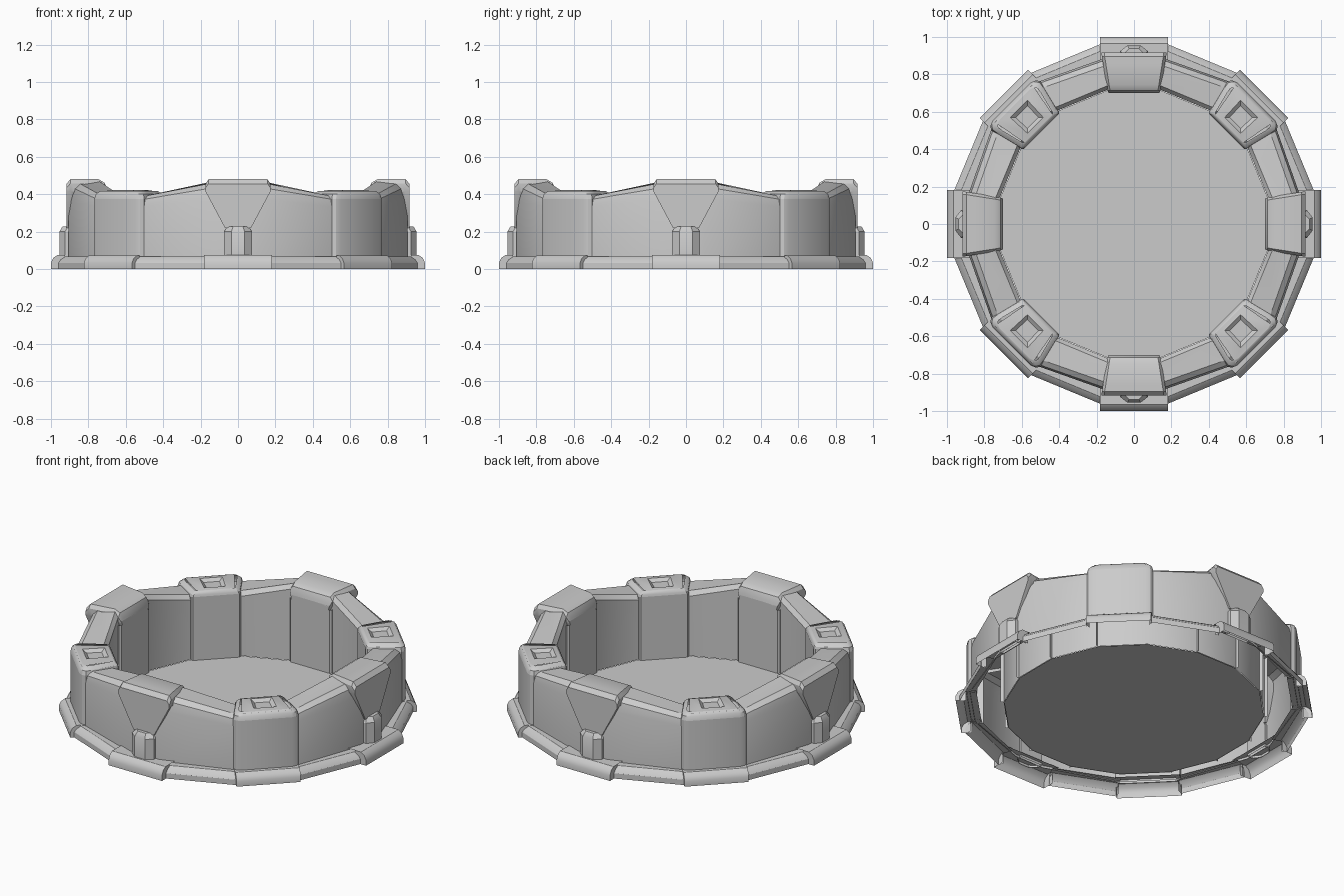
import bpy, bmesh
from math import radians
from mathutils import Matrix, Vector

if "Cube" in bpy.data.objects:
    bpy.data.objects.remove(bpy.data.objects["Cube"])

CARD = [0, 90, 180, 270]
DIAG = [45, 135, 225, 315]


def make(name, build, angles=(0,), smooth=32):
    """Build a part in a local frame (x = radial, y = tangent) and repeat it round z."""
    bm = bmesh.new()
    for a in angles:
        build(bm, Matrix.Rotation(radians(a), 4, 'Z'))
    me = bpy.data.meshes.new(name)
    bm.to_mesh(me)
    bm.free()
    ob = bpy.data.objects.new(name, me)
    bpy.context.collection.objects.link(ob)
    bpy.ops.object.select_all(action='DESELECT')
    ob.select_set(True)
    bpy.context.view_layer.objects.active = ob
    bpy.ops.object.shade_smooth_by_angle(angle=radians(smooth))
    return ob


def loft(bm, m, rows, closed=False, cap0=False, cap1=False):
    """Skin equal-length rows of points; closed joins each row into a loop."""
    vs = [[bm.verts.new(m @ Vector(p)) for p in r] for r in rows]
    n = len(rows[0])
    for a, b in zip(vs, vs[1:]):
        for j in range(n if closed else n - 1):
            k = (j + 1) % n
            bm.faces.new((a[j], a[k], b[k], b[j]))
    if cap0:
        bm.faces.new(vs[0][::-1])
    if cap1:
        bm.faces.new(vs[-1])


def at_z(pts, z):
    return [(x, y, z) for x, y in pts]


def stations(rc, tc, rd, td):
    """Points of the sixteen-sided ring: two per cardinal side, two per diagonal side."""
    out = []
    for k in range(8):
        r, t = (rd, td) if k % 2 else (rc, tc)
        rot = Matrix.Rotation(radians(45 * k), 4, 'Z')
        out += [rot @ Vector((r, s * t, 0)) for s in (-1, 1)]
    return out


# Hollow ring wall, its rim dipping from cardinal sides to diagonals
def wall(bm, m):
    def row(ring, zc, zd):
        return [(p.x, p.y, zd if (i // 2) % 2 else zc) for i, p in enumerate(ring)]
    outer = stations(.907, .10, .905, .165)
    shoulder = stations(.895, .10, .895, .163)
    rim_out = stations(.865, .10, .865, .16)
    rim_in = stations(.74, .14, .74, .14)
    inner = stations(.718, .14, .718, .14)
    loft(bm, m, [row(outer, .06, .06), row(outer, .38, .33), row(shoulder, .44, .37),
                 row(rim_out, .467, .39), row(rim_in, .467, .39),
                 row(inner, .44, .365), row(inner, 0, 0)], closed=True)


make("ring_wall", wall)


# Floor disc
def floor(bm, m):
    bm.faces.new([bm.verts.new(p) for p in stations(.715, .14, .715, .14)])


make("floor", floor)


# Base skirt: short straight rails with a rounded upper edge, open below
def rail(d, hw, h):
    prof = [(d, 0), (d, .032), (d - .012, h - .016), (d - .035, h), (.87, h)]

    def build(bm, m):
        loft(bm, m, [[(x, s * hw, z) for x, z in prof] for s in (1, -1)])
        for s in (1, -1):
            cap = [(x, s * hw, z) for x, z in prof[:4]] + [(.925, s * hw, h), (.925, s * hw, 0)]
            bm.faces.new([bm.verts.new(m @ Vector(p)) for p in cap[::s]])
    return build


make("base_side_block", rail(1.0, .182, .075), CARD)
make("base_corner_block", rail(.983, .182, .072), DIAG)
make("base_rail", rail(.957, .2, .066), [22.5 + 45 * k for k in range(8)])


# Inner pilaster panels running from floor to cap
def panel(bm, m):
    pts = [(.735, .146), (.71, .142), (.70, .132), (.70, -.132), (.71, -.142), (.735, -.146)]
    loft(bm, m, [at_z(pts, 0), at_z(pts, .39)])


make("inner_panel", panel, CARD + DIAG)


# Side buttress: cap across the rim tapering down the outside like a funnel
def buttress(bm, m):
    rows = []
    for r, hw, top, b, zb in ((.918, .174, .455, .07, .22), (.895, .172, .48, .07, .22),
                              (.86, .166, .48, .13, .38), (.745, .148, .48, .13, .38),
                              (.715, .143, .462, .125, .38), (.70, .135, .43, .12, .38)):
        rows.append([(r, y, z) for y, z in (
            (-b, zb), (-hw, .415), (-hw, top - .022), (-hw + .015, top),
            (hw - .015, top), (hw, top - .022), (hw, .415), (b, zb))])
    loft(bm, m, rows, closed=True, cap0=True, cap1=True)


make("side_buttress", buttress, CARD)


# Small post under each buttress
def post(bm, m):
    def ring(k, r, z):
        return [(.89, -.075 * k, z), (r - .03, -.074 * k, z), (r, -.035 * k, z),
                (r, .035 * k, z), (r - .03, .074 * k, z), (.89, .075 * k, z)]
    loft(bm, m, [ring(1, .955, .06), ring(1, .955, .20), ring(.75, .938, .228)],
         closed=True, cap1=True)


make("buttress_post", post, CARD)


# Corner pillar: outer face, chamfered top and a square recess
def pillar(bm, m):
    face = [(.86, -.18), (.895, -.185), (.914, -.172), (.925, -.145),
            (.925, .145), (.914, .172), (.895, .185), (.86, .18)]
    loft(bm, m, [at_z(face, .06), at_z(face, .375)])
    loop = face + [(.71, .142), (.70, .132), (.70, -.132), (.71, -.142)]

    def inset(k, z):
        return [(.81 + (x - .81) * k, y * k, z) for x, y in loop]
    loft(bm, m, [inset(1, .375), inset(.96, .40), inset(.86, .415), inset(.80, .418)], closed=True)

    def quad(x0, x1, a, b, z):
        return [(x1, -a, z), (x1, a, z), (x0, b, z), (x0, -b, z)]
    loft(bm, m, [quad(.715, .91, .142, .105, .414), quad(.745, .87, .065, .06, .422),
                 quad(.765, .85, .045, .042, .405)], closed=True, cap1=True)


make("corner_pillar", pillar, DIAG)
